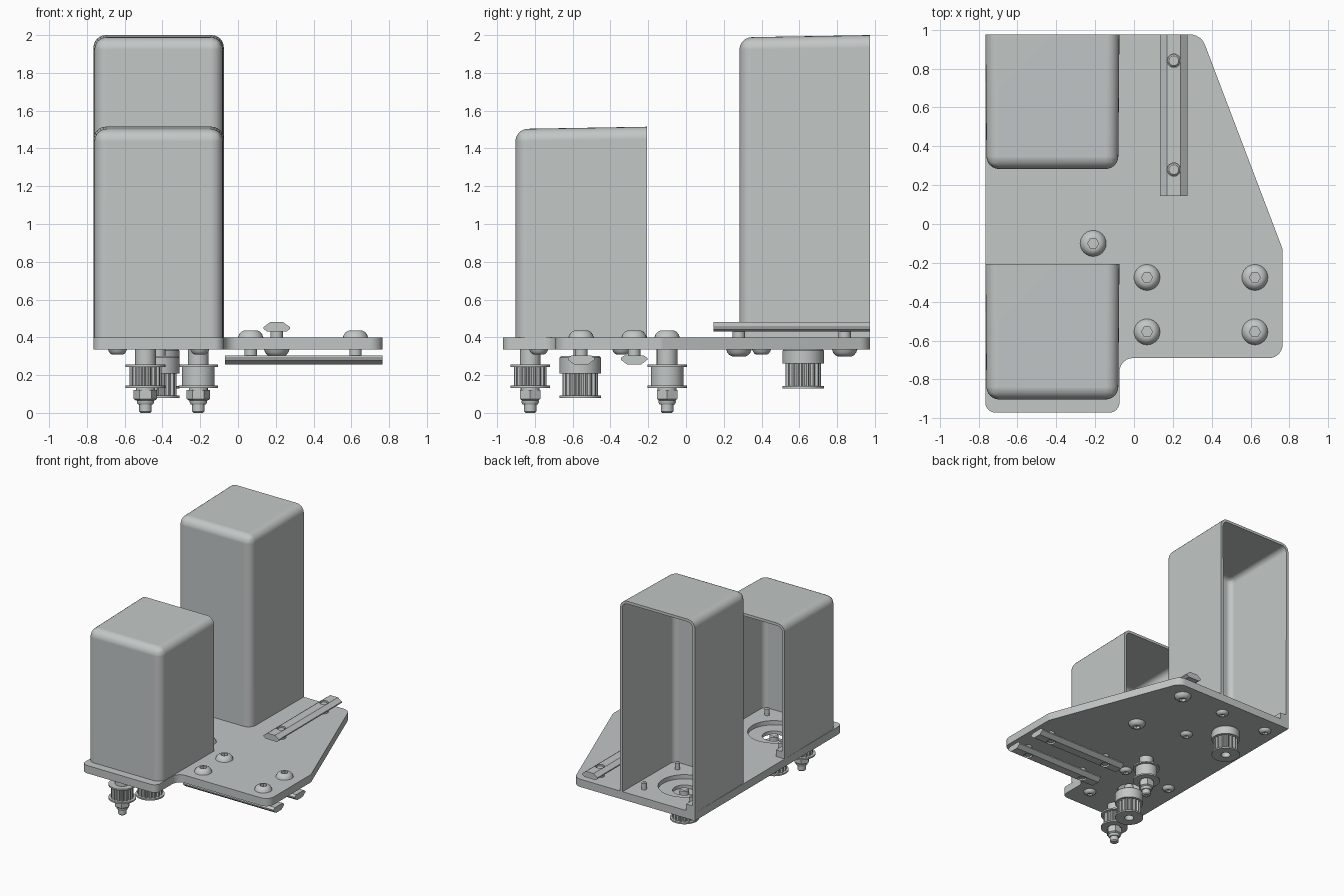
import bpy, bmesh, math
from mathutils import Vector

if "Cube" in bpy.data.objects:
    bpy.data.objects.remove(bpy.data.objects["Cube"])

grey = bpy.data.materials.new("light_grey")
grey.diffuse_color = (0.54, 0.57, 0.565, 1)
grey.use_nodes = True
grey.node_tree.nodes["Principled BSDF"].inputs["Base Color"].default_value = grey.diffuse_color


def shade(ob):
    bpy.ops.object.select_all(action='DESELECT')
    ob.select_set(True)
    bpy.context.view_layer.objects.active = ob
    bpy.ops.object.shade_smooth_by_angle(angle=math.radians(32))


def finish(name, bm, loc=(0, 0, 0), recalc=True):
    if recalc:
        bmesh.ops.recalc_face_normals(bm, faces=bm.faces[:])
    me = bpy.data.meshes.new(name)
    bm.to_mesh(me)
    bm.free()
    me.materials.append(grey)
    ob = bpy.data.objects.new(name, me)
    ob.location = loc
    bpy.context.collection.objects.link(ob)
    shade(ob)
    return ob


def bake(ob, weighted=False):
    """Apply modifiers, remove cutters, then mark sharp edges on the result."""
    dg = bpy.context.evaluated_depsgraph_get()
    me = bpy.data.meshes.new_from_object(ob.evaluated_get(dg))
    cutters = [m.object for m in ob.modifiers if m.type == 'BOOLEAN']
    ob.modifiers.clear()
    ob.data = me
    for c in cutters:
        bpy.data.objects.remove(c)
    shade(ob)
    if weighted:
        m = ob.modifiers.new("flat_sides", 'WEIGHTED_NORMAL')
        m.keep_sharp = True


def lathe(name, profile, loc, seg=24, flip=False, scale=1):
    """Revolve (radius, z, kind); kind 'hex' or 'teeth' changes the ring shape."""
    bm = bmesh.new()
    rings = []
    for p in profile:
        r, z, kind = (*p, "")[:3]
        z *= scale * (-1 if flip else 1)
        r *= scale
        if r == 0:
            rings.append([bm.verts.new((0, 0, z))] * seg)
            continue
        ring = []
        for i in range(seg):
            a = 2 * math.pi * i / seg
            k = r
            if kind == "hex":
                k = r * math.cos(math.pi / 6) / math.cos(a % (math.pi / 3) - math.pi / 6)
            elif kind == "teeth" and i % 4 < 2:
                k = r * 0.87
            ring.append(bm.verts.new((k * math.cos(a), k * math.sin(a), z)))
        rings.append(ring)
    for a, b in zip(rings, rings[1:]):
        for i in range(seg):
            j = (i + 1) % seg
            vs = list(dict.fromkeys((a[i], a[j], b[j], b[i])))
            if len(vs) > 2:
                bm.faces.new(vs)
    return finish(name, bm, loc)


def prism(name, pts, direction, loc=(0, 0, 0)):
    bm = bmesh.new()
    f = bm.faces.new([bm.verts.new(p) for p in pts])
    ext = bmesh.ops.extrude_face_region(bm, geom=[f], use_keep_orig=True)
    bmesh.ops.translate(bm, vec=direction, verts=[v for v in ext["geom"] if isinstance(v, bmesh.types.BMVert)])
    return finish(name, bm, loc)


def cut(target, x, y, r, z0, z1, seg=32):
    c = lathe("hole_cutter", [(0, z0), (r, z0), (r, z1), (0, z1)], (x, y, 0), seg)
    c.hide_render = True
    m = target.modifiers.new("hole", 'BOOLEAN')
    m.operation = 'DIFFERENCE'
    m.solver = 'EXACT'
    m.object = c


def fillet(corners, steps=7):
    pts = []
    for i, (x, y, r) in enumerate(corners):
        p = Vector((x, y))
        u = (Vector(corners[i - 1][:2]) - p).normalized()
        v = (Vector(corners[(i + 1) % len(corners)][:2]) - p).normalized()
        if r == 0:
            pts.append((x, y, 0))
            continue
        half = u.angle(v) / 2
        c = p + (u + v).normalized() * r / math.sin(half)
        d = r / math.tan(half)
        a, b = p + u * d - c, p + v * d - c
        for k in range(steps):
            q = c + a.lerp(b, k / (steps - 1)).normalized() * r
            pts.append((q.x, q.y, 0))
    return pts


# Base plate with motor pockets
PB, PT = 0.335, 0.40
MX, MOTORS = -0.42, (0.62, -0.56)
outline = fillet([(-0.765, 0.975, 0), (0.345, 0.975, 0.08), (0.765, -0.13, 0.06), (0.765, -0.69, 0.07),
                  (-0.075, -0.69, 0.07), (-0.075, -0.97, 0.05), (-0.765, -0.97, 0.05)])
plate = prism("base_plate", outline, (0, 0, PT - PB), (0, 0, PB))
for my in MOTORS:
    cut(plate, MX, my, 0.20, 0.365, 0.5)
    cut(plate, MX, my, 0.09, 0.2, 0.5)
bake(plate)

# Motor covers: open at the back and bottom
def cover(name, y0, y1, top):
    bm = bmesh.new()
    xa, xb, d, s = -0.765, -0.075, 0.006, 0.012
    f0, f1 = bm.verts.new((xa + d, y0, PT)), bm.verts.new((xb - d, y0, PT))
    b0, b1 = bm.verts.new((xa, y1, PT)), bm.verts.new((xb, y1, PT))
    F0, F1 = bm.verts.new((xa + d, y0, top - s)), bm.verts.new((xb - d, y0, top - s))
    B0, B1 = bm.verts.new((xa, y1, top)), bm.verts.new((xb, y1, top))
    for f in ((f0, f1, F1, F0), (f1, b1, B1, F1), (b0, f0, F0, B0), (F0, F1, B1, B0)):
        bm.faces.new(f)
    bmesh.ops.bevel(bm, geom=[e for e in bm.edges if len(e.link_faces) == 2], offset=0.065,
                    offset_type='OFFSET', segments=6, profile=0.5, affect='EDGES')
    ob = finish(name, bm, recalc=False)
    m = ob.modifiers.new("wall", 'SOLIDIFY')
    m.thickness = 0.022
    m.offset = -1
    bake(ob, weighted=True)
    # small foot in the outer back corner
    x, w, h = -0.75, 0.065, 0.055
    prism(name + "_foot", [(x, y1 - 0.085, PT), (x + w, y1 - 0.085, PT), (x + w, y1, PT), (x, y1, PT)], (0, 0, h))


cover("rear_motor_cover", 0.283, 0.975, 2.0)
cover("front_motor_cover", -0.903, -0.207, 1.515)

# Button-head screws
HEAD = [(0, 0.012), (0.028, 0.012, "hex"), (0.028, 0.036, "hex"), (0.036, 0.036), (0.05, 0.029),
        (0.061, 0.016), (0.067, 0), (0, 0)]


def shaft(name, x, y, z0, z1, r):
    c = 0.008
    lathe(name, [(0, z0), (r - c, z0), (r, z0 + c), (r, z1 - c), (r - c, z1), (0, z1)], (x, y, 0))


# T-slot rails, each held by two screws
HALF = [(0.05, 0), (0.07, 0.014), (0.07, 0.024), (0.035, 0.05)]
SECTION = HALF + [(-x, z) for x, z in reversed(HALF)]

top_rail = prism("top_rail", [(0.205 + x, 0.145, 0.43 + z) for x, z in SECTION], (0, 0.83, 0))
for y in (0.28, 0.84):
    cut(top_rail, 0.205, y, 0.0345, 0.42, 0.5, 24)
    shaft("top_rail_screw", 0.205, y, 0.32, 0.472, 0.033)
    lathe("top_rail_screw_head", HEAD, (0.205, y, PB), flip=True)
bake(top_rail)

for y in (-0.275, -0.555):
    rail = prism("lower_rail", [(-0.07, y + a, 0.305 - z) for a, z in SECTION], (0.835, 0, 0))
    for x in (0.067, 0.622):
        cut(rail, x, y, 0.0345, 0.2, 0.32, 24)
        shaft("lower_rail_screw", x, y, 0.262, 0.41, 0.033)
        lathe("lower_rail_screw_head", HEAD, (x, y, PT))
    bake(rail)

# Motor mounting screws
for my in MOTORS:
    for dx in (-0.218, 0.218):
        for dy in (-0.22, 0.22):
            lathe("motor_screw_head", HEAD, (MX + dx, my + dy, PB), flip=True, scale=0.74)
            shaft("motor_screw", MX + dx, my + dy, 0.32, 0.46, 0.02)

# Toothed motor pulleys with a hollow bore
def pulley(name, y, z0, z1, z2):
    f = 0.012
    lathe(name, [(0.036, z2), (0.036, z0), (0.11, z0), (0.11, z0 + f), (0.094, z0 + f, "teeth"),
                 (0.094, z1, "teeth"), (0.11, z1), (0.11, z2 - 0.008), (0.102, z2), (0.036, z2)], (MX, y, 0), 64)


pulley("rear_pulley", 0.62, 0.13, 0.262, 0.337)
pulley("front_pulley", -0.56, 0.08, 0.208, 0.30)
shaft("rear_motor_shaft", MX, 0.62, 0.17, 0.375, 0.036)
shaft("front_motor_shaft", MX, -0.56, 0.12, 0.375, 0.036)

# Idlers: spacer, flanged wheel, washer, lock nut and screw
for name, x, y, kind in (("smooth_idler", -0.21, -0.10, ""), ("toothed_idler", -0.49, -0.825, "teeth")):
    p = (x, y, 0)
    lathe(name + "_spacer", [(0, 0.25), (0.055, 0.25), (0.055, PB), (0, PB)], p)
    lathe(name + "_wheel", [(0, 0.132), (0.105, 0.132), (0.105, 0.144), (0.086, 0.144, kind), (0.086, 0.243, kind),
                            (0.105, 0.243), (0.105, 0.255), (0, 0.255)], p, 64)
    lathe(name + "_washer", [(0, 0.12), (0.05, 0.12), (0.05, 0.133), (0, 0.133)], p)
    lathe(name + "_nut", [(0, 0.045), (0.04, 0.045), (0.046, 0.055), (0.046, 0.066), (0.05, 0.066, "hex"),
                          (0.062, 0.074, "hex"), (0.062, 0.12, "hex"), (0, 0.12)], p)
    shaft(name + "_screw", x, y, 0.0, 0.41, 0.033)
    lathe(name + "_screw_head", HEAD, (x, y, PT))
